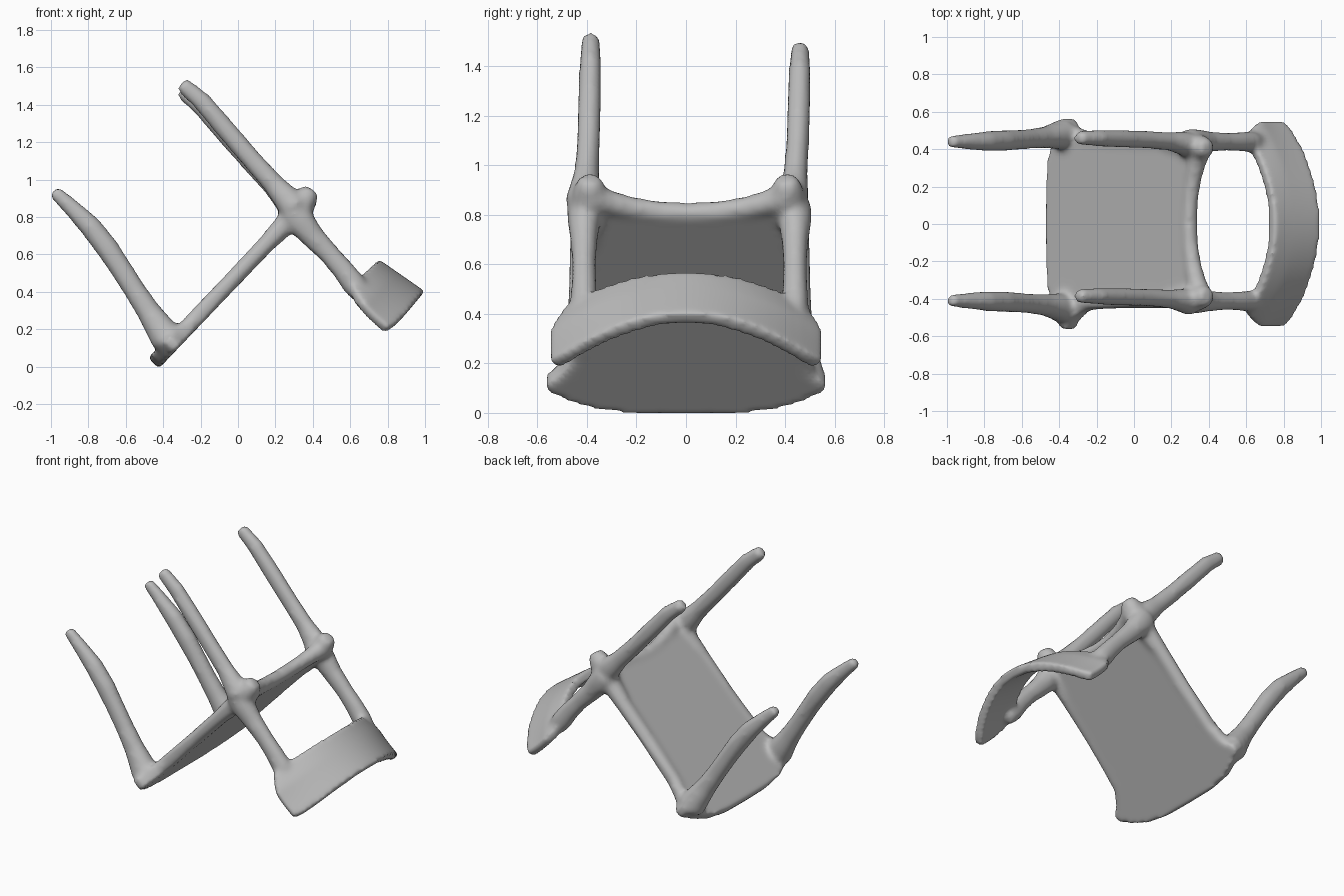
import bpy, bmesh, math
from mathutils import Vector

if "Cube" in bpy.data.objects:
    bpy.data.objects.remove(bpy.data.objects["Cube"])

grey = bpy.data.materials.new("plain_grey")
grey.diffuse_color = (0.5, 0.5, 0.5, 1)
grey.use_nodes = True
grey.node_tree.nodes["Principled BSDF"].inputs["Base Color"].default_value = grey.diffuse_color
parts = []


def finish(name, bm):
    bmesh.ops.recalc_face_normals(bm, faces=bm.faces)
    me = bpy.data.meshes.new(name)
    bm.to_mesh(me)
    bm.free()
    me.materials.append(grey)
    ob = bpy.data.objects.new(name, me)
    bpy.context.collection.objects.link(ob)
    parts.append(ob)
    return ob


def tube(name, path, sides=12, squash=1.0):
    """Sweep a ring along (x, y, z, radius) points, with rounded ends."""
    pts = [Vector(p[:3]) for p in path]
    rad = [p[3] for p in path]
    d0, d1 = (pts[0] - pts[1]).normalized(), (pts[-1] - pts[-2]).normalized()
    pts = [pts[0] + d0 * rad[0] * 0.4] + pts + [pts[-1] + d1 * rad[-1] * 0.4]
    rad = [rad[0] * 0.7] + rad + [rad[-1] * 0.7]
    bm = bmesh.new()
    rings = []
    for i, p in enumerate(pts):
        t = (pts[min(i + 1, len(pts) - 1)] - pts[max(i - 1, 0)]).normalized()
        ref = Vector((0, 1, 0)) if abs(t.y) < 0.8 else Vector((-0.7, 0, 0.7))
        a = t.cross(ref).normalized()
        b = t.cross(a) * squash
        rings.append([bm.verts.new(p + rad[i] * (a * math.cos(k) + b * math.sin(k)))
                      for k in (2 * math.pi * j / sides for j in range(sides))])
    for r, s in zip(rings, rings[1:]):
        for j in range(sides):
            k = (j + 1) % sides
            bm.faces.new((r[j], r[k], s[k], s[j]))
    bm.faces.new(rings[0])
    bm.faces.new(rings[-1])
    return finish(name, bm)


# seat frame of reference: u runs up the tilted seat, n points to the legs
ORIGIN = Vector((-0.43, 0, 0.045))
U = Vector((0.70, 0, 0.735)).normalized()
N = Vector((-U.z, 0, U.x))


def on_seat(u, y, n=0):
    return ORIGIN + U * u + N * n + Vector((0, y, 0))


# seat panel: bowed front edge, flared front corners, hollowed rear edge
half = [(-0.035, 0.0), (-0.033, 0.2), (-0.01, 0.36), (0.04, 0.48), (0.085, 0.56),
        (0.13, 0.565), (0.18, 0.51), (0.27, 0.455), (0.6, 0.445), (1.1, 0.42),
        (1.13, 0.36), (1.08, 0.2), (1.05, 0.0)]
outline = half + [(u, -y) for u, y in half[-2:0:-1]]
bm = bmesh.new()
base = bm.faces.new([bm.verts.new(on_seat(u, y + 0.01 * min(1, max(0, u * 3 - 0.4)), -0.043))
                     for u, y in outline])
ext = bmesh.ops.extrude_face_region(bm, geom=[base])
bmesh.ops.translate(bm, vec=N * 0.081,
                    verts=[v for v in ext["geom"] if isinstance(v, bmesh.types.BMVert)])
finish("seat_panel", bm)

# rear rail, sagging between the two joints
tube("rear_rail", [(*on_seat(1.05 + 0.09 * (y / 0.4) ** 2, y + 0.01, 0.0),
                    0.044 + 0.022 * (y / 0.4) ** 4)
                   for y in (-0.4, -0.32, -0.22, -0.11, 0, 0.11, 0.22, 0.32, 0.4)])

# legs, side rails and back posts on each side: (x, z, radius)
front_leg = [(-0.975, 0.93, 0.038), (-0.88, 0.84, 0.049), (-0.79, 0.75, 0.060),
             (-0.70, 0.635, 0.063), (-0.63, 0.53, 0.060), (-0.55, 0.405, 0.060),
             (-0.475, 0.29, 0.066), (-0.42, 0.21, 0.080), (-0.38, 0.15, 0.09)]
rear_leg = [(-0.29, 1.485, 0.044), (-0.19, 1.40, 0.052), (-0.06, 1.25, 0.055),
            (0.08, 1.09, 0.055), (0.19, 0.97, 0.058), (0.26, 0.895, 0.074),
            (0.30, 0.85, 0.08)]
post = [(0.29, 0.83, 0.08), (0.33, 0.78, 0.08), (0.40, 0.695, 0.065),
        (0.49, 0.60, 0.057), (0.56, 0.52, 0.060), (0.62, 0.44, 0.066),
        (0.66, 0.385, 0.055)]
for label, side, y_mid in (("left", -1, -0.412), ("right", 1, 0.44)):
    tip = {-1: -0.41, 1: 0.44}[side]
    tube(f"front_leg_{label}", [(x, tip + side * 0.04 * (i / 8) ** 2, z, r)
                                for i, (x, z, r) in enumerate(front_leg)], squash=0.9)
    rear_y = {-1: -0.385, 1: 0.46}[side]
    tube(f"rear_leg_{label}", [(x, rear_y + (side * 0.42 - rear_y) * (i / 6) ** 2,
                                z - side * 0.018 * (1 - i / 6), r)
                               for i, (x, z, r) in enumerate(rear_leg)], squash=0.87)
    tube(f"back_post_{label}", [(x, y_mid, z, r) for x, z, r in post], squash=0.86)
    rail_y = {-1: -0.405, 1: 0.435}[side]
    tube(f"side_rail_{label}", [(*on_seat(u, rail_y + side * dy, 0.0), r)
                                for u, dy, r in
                                ((0.15, 0.05, 0.042), (0.3, 0.01, 0.046), (0.6, 0, 0.046),
                                 (0.85, 0, 0.049), (0.98, -0.01, 0.06), (1.06, -0.01, 0.07))])
    # rounded knob where the rear leg, post and rails meet
    tube(f"rear_joint_{label}", [(*on_seat(u, side * y + 0.01, n), r) for u, y, n, r in
                                 ((1.04, 0.405, 0, 0.073), (1.11, 0.405, 0.005, 0.072),
                                  (1.16, 0.40, 0.015, 0.066), (1.20, 0.395, 0.02, 0.056))])

# backrest: a closed band bowed away from the seat, with rounded corners
cols, rows, thick = 24, 8, 0.06
bm = bmesh.new()
grid = []
for i in range(cols + 1):
    t = -1 + 2 * i / cols
    bow = 1 - t * t
    inset = 0.07 * abs(t) ** 12
    top = Vector((0.59 + 0.145 * bow, 0, 0.42 + 0.13 * bow))
    low = Vector((0.81 + 0.17 * bow, 0, 0.175 + 0.205 * bow))
    line = []
    for j in range(rows + 1):
        s = j / rows
        p = top.lerp(low, inset * 0.6 + s * (1 - 1.6 * inset))
        # the ends bulge outward a little between the two edges
        p += Vector((0.012, 0, 0.012)) * math.sin(math.pi * s) * t ** 4 * -1
        p.y = t * (0.475 + 0.06 * min(1, s * 3))
        line.append(bm.verts.new(p))
    grid.append(line)
for a, b in zip(grid, grid[1:]):
    for j in range(rows):
        bm.faces.new((a[j], a[j + 1], b[j + 1], b[j]))
back = finish("backrest", bm)
sol = back.modifiers.new("thickness", 'SOLIDIFY')
sol.thickness, sol.offset = thick, 0
bpy.context.view_layer.objects.active = back
bpy.ops.object.modifier_apply(modifier=sol.name)

# melt all parts into one continuous body with soft joints
bpy.ops.object.select_all(action='DESELECT')
for ob in parts:
    ob.select_set(True)
bpy.context.view_layer.objects.active = back
bpy.ops.object.join()
back.name = "chair_body"
fuse = back.modifiers.new("fuse", 'REMESH')
fuse.mode, fuse.voxel_size, fuse.use_smooth_shade = 'VOXEL', 0.016, True
soft = back.modifiers.new("soft_joints", 'SMOOTH')
soft.factor, soft.iterations = 0.5, 8
